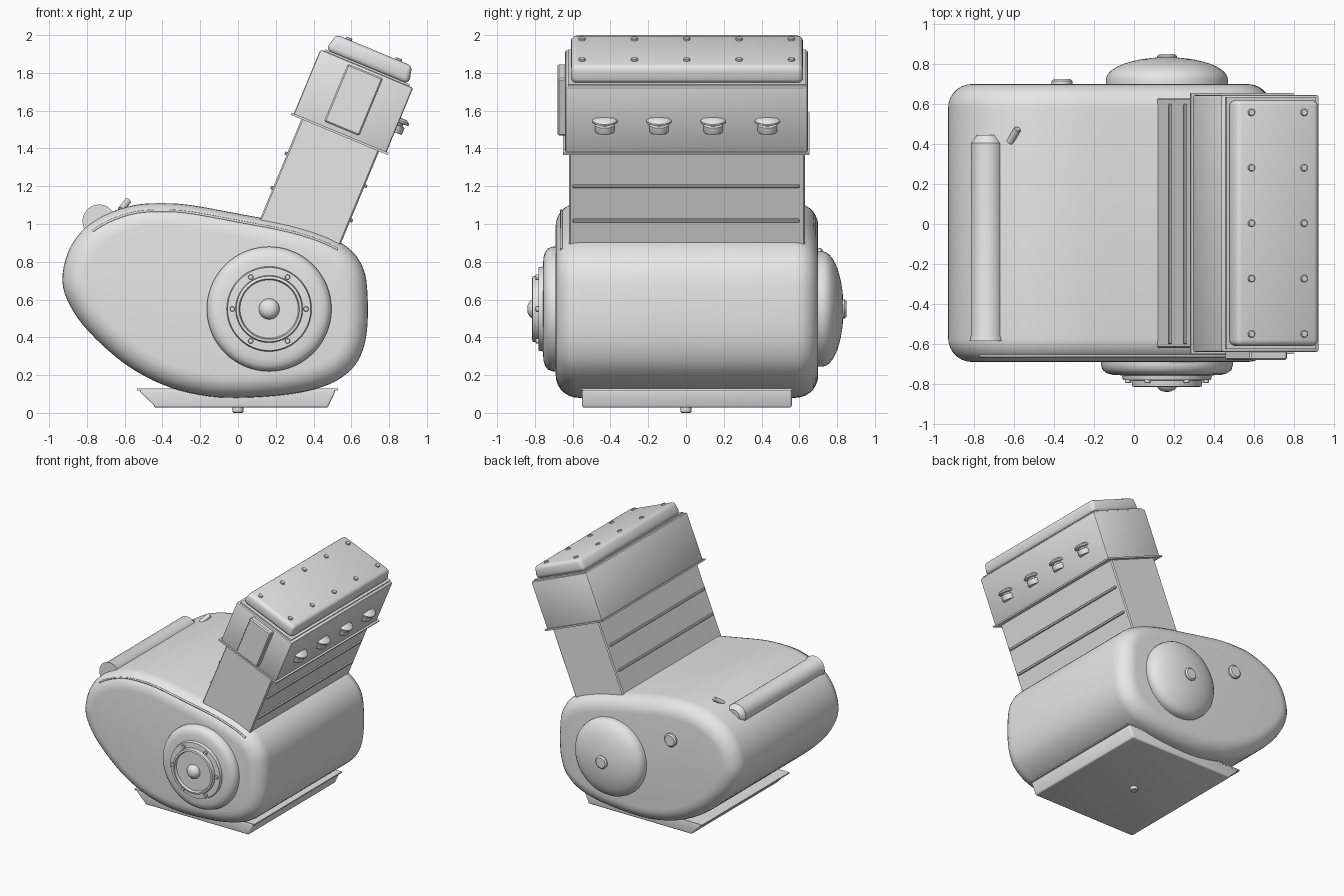
import bpy, bmesh
from math import radians, pi, sin, cos
from mathutils import Matrix, Vector

cube = bpy.data.objects.get("Cube")
if cube:
    bpy.data.objects.remove(cube, do_unlink=True)

grey = bpy.data.materials.new("light_grey")
grey.use_nodes = True
grey.diffuse_color = (0.8, 0.8, 0.8, 1)
grey.node_tree.nodes["Principled BSDF"].inputs["Base Color"].default_value = (0.8, 0.8, 0.8, 1)

TILT = Matrix.Rotation(radians(22.5), 4, 'Y')   # leaning frame of the cylinder block
LEVEL = Matrix.Identity(4)
TO_FRONT = Matrix.Rotation(radians(90), 4, 'X')
TO_BACK = Matrix.Rotation(radians(-90), 4, 'X')


def finish(name, bm, matrix=LEVEL, angle=35):
    bmesh.ops.remove_doubles(bm, verts=bm.verts, dist=1e-5)
    bmesh.ops.recalc_face_normals(bm, faces=bm.faces)
    mesh = bpy.data.meshes.new(name)
    bm.to_mesh(mesh)
    bm.free()
    obj = bpy.data.objects.new(name, mesh)
    bpy.context.collection.objects.link(obj)
    mesh.materials.append(grey)
    obj.matrix_world = matrix
    bpy.ops.object.select_all(action='DESELECT')
    obj.select_set(True)
    bpy.context.view_layer.objects.active = obj
    bpy.ops.object.shade_smooth_by_angle(angle=radians(angle))
    return obj


def box(name, low, high, bevel=0.0, matrix=LEVEL, segments=3):
    low, high = Vector(low), Vector(high)
    bm = bmesh.new()
    bmesh.ops.create_cube(bm, size=1)
    for v in bm.verts:
        v.co = (low + high) / 2 + v.co * (high - low)
    if bevel:
        bmesh.ops.bevel(bm, geom=bm.edges[:], offset=bevel, segments=segments,
                        profile=0.5, affect='EDGES')
    return finish(name, bm, matrix)


def lathe(name, profile, matrix, steps=48):
    """Revolve (radius, height) points about local z."""
    bm = bmesh.new()
    verts = [bm.verts.new((r, 0, h)) for r, h in profile]
    edges = [bm.edges.new(pair) for pair in zip(verts, verts[1:])]
    bmesh.ops.spin(bm, geom=verts + edges, cent=(0, 0, 0), axis=(0, 0, 1),
                   angle=2 * pi, steps=steps)
    return finish(name, bm, matrix)


def disc(name, radius, height, matrix, steps=16):
    edge = min(radius, height) * 0.2
    return lathe(name, [(0, 0), (radius, 0), (radius, height - edge),
                        (radius - edge, height), (0, height)], matrix, steps)


def loft(name, rings):
    bm = bmesh.new()
    loops = [[bm.verts.new(p) for p in ring] for ring in rings]
    for a, b in zip(loops, loops[1:]):
        for i in range(len(a)):
            j = (i + 1) % len(a)
            bm.faces.new((a[i], a[j], b[j], b[i]))
    bm.faces.new(loops[0])
    bm.faces.new(loops[-1])
    return finish(name, bm)


def smooth_loop(points, steps=4):
    """Closed Catmull-Rom curve through the points."""
    pts, n, out = [Vector(p) for p in points], len(points), []
    for i in range(n):
        a, b, c, d = (pts[(i + k) % n] for k in (-1, 0, 1, 2))
        for s in range(steps):
            t = s / steps
            out.append(b + 0.5 * t * (c - a + t * (2 * a - 5 * b + 4 * c - d
                                                 + t * (3 * (b - c) + d - a))))
    return out


def inset(loop, dist):
    out = []
    for i, p in enumerate(loop):
        tangent = (loop[(i + 1) % len(loop)] - loop[i - 1]).normalized()
        out.append(p + Vector((tangent.y, -tangent.x)) * dist)
    return out


# Egg-shaped crankcase, listed clockwise, with rounded front and back rims
EGG = smooth_loop([
    (-.93, .70), (-.90, .85), (-.82, .97), (-.70, 1.05), (-.55, 1.10), (-.40, 1.11),
    (-.25, 1.10), (0, 1.055), (.28, 1.0), (.48, .935), (.60, .86), (.665, .76),
    (.685, .64), (.685, .46), (.66, .33), (.60, .23), (.48, .15), (.28, .10),
    (0, .08), (-.20, .095), (-.40, .15), (-.60, .26), (-.79, .43), (-.89, .57)])
RIM, FRONT, BACK = 0.12, -0.69, 0.70
rings = []
for face, side in ((FRONT, 1), (BACK, -1)):
    half = []
    for k in range(8):
        a = k / 7 * pi / 2
        y = face + side * RIM * (1 - sin(a))
        half.append([(p.x, y, p.y) for p in inset(EGG, RIM * (1 - cos(a)))])
    rings += half[::-1] if side == 1 else half
loft("crankcase", rings)

# Raised seam along the upper front rim
seam = bpy.data.curves.new("rim_seam", 'CURVE')
seam.dimensions = '3D'
seam.bevel_depth = 0.007
seam.bevel_resolution = 2
seam.use_fill_caps = True
line = [p for p in inset(EGG, 0.04)[9:42] if p.y > 0.85]
spline = seam.splines.new('POLY')
spline.points.add(len(line) - 1)
for point, p in zip(spline.points, line):
    point.co = (p.x, FRONT + 0.03, p.y, 1)
seam.materials.append(grey)
bpy.context.collection.objects.link(bpy.data.objects.new("rim_seam", seam))

# Leaning cylinder block with base flange and ribs on both broad sides
box("cylinder_block", (-.285, -.62, .75), (.16, .63, 1.58), .008, TILT, 1)
box("block_base_flange", (-.315, -.645, .945), (.16, .655, .965), 0, TILT)
for i, t in enumerate((1.17, 1.367)):
    box(f"block_rib_{i}", (-.298, -.6, t - .009), (.173, .6, t + .009), .004, TILT, 1)

# Head with lower lip, top gasket and valve cover
box("cylinder_head", (-.333, -.64, 1.57), (.198, .645, 1.945), .012, TILT, 2)
box("head_lower_lip", (-.345, -.65, 1.565), (.21, .655, 1.577), 0, TILT)
box("head_gasket", (-.31, -.625, 1.94), (.175, .635, 1.955), 0, TILT)
cover = box("valve_cover", (-.302, -.61, 1.95), (.165, .62, 2.05), .03, TILT)
for v in cover.data.vertices:
    if v.co.z > 2.0:
        v.co.x = -.07 + (v.co.x + .07) * .96
for s in (-.215, .07):
    for k in range(5):
        place = Matrix.Translation((s, -.55 + k * .277, 2.045))
        disc("cover_screw", .018, .016, TILT @ place, 12)
box("head_front_plate", (-.17, -.68, 1.6), (.032, -.63, 1.93), .008, TILT, 1)

# Four capped ports on the right side of the head
for k in range(4):
    place = TILT @ Matrix.Translation((.185, -.43 + k * .287, 1.69))
    lathe("head_port", [(0, 0), (.05, 0), (.053, .008), (.053, .04), (.04, .045),
                        (.04, .055), (.068, .058), (.068, .068), (.05, .082), (0, .085)],
          place, 24)

# Front drive cover with stepped rings, bolts and hub
HUB = Matrix.Translation((.165, 0, .55))
lathe("drive_cover", [(0, .66), (.33, .66), (.33, .705), (.322, .73), (.30, .747),
                      (.27, .755), (.225, .757), (.22, .78), (.178, .782), (.174, .812),
                      (.16, .815), (.154, .795), (0, .795)], HUB @ TO_FRONT, 64)
lathe("drive_hub", [(.055, .79), (.055, .80), (.05, .815), (.037, .83), (.02, .838),
                    (0, .84)], HUB @ TO_FRONT, 32)
for k in range(6):
    a = k * pi / 3
    place = Matrix.Translation((.195 * cos(a), .195 * sin(a), .778))
    disc("drive_bolt", .014, .018, HUB @ TO_FRONT @ place, 12)

# Domed back cover with boss, and a small plug beside it
dome = [(.305, .68), (.305, .722)]
dome += [(.305 * cos(a), .722 + .112 * sin(a)) for a in (k * pi / 20 for k in range(1, 10))]
lathe("back_dome", dome + [(0, .834)], HUB @ TO_BACK, 64)
disc("back_dome_boss", .05, .05, HUB @ TO_BACK @ Matrix.Translation((0, 0, .80)), 24)
disc("back_plug", .052, .055, Matrix.Translation((-.36, .67, .82)) @ TO_BACK, 24)

# Breather tube on top with tapered back end, and a short dipstick
lathe("breather_tube", [(0, 0), (.088, 0), (.08, .03), (.08, .99), (.05, 1.03), (0, 1.03)],
      Matrix.Translation((-.735, -.585, 1.015)) @ TO_BACK, 32)
lean = Vector((.04, .07, .05)).to_track_quat('Z', 'Y').to_matrix().to_4x4()
disc("dipstick", .018, .09, Matrix.Translation((-.62, .41, 1.075)) @ lean, 12)

# Tapered sump with thin lip and drain plug
pan = box("sump_pan", (-.52, -.55, .028), (.515, .56, .125), .012)
for v in pan.data.vertices:
    if v.co.z < .08:
        v.co.x += .075 if v.co.x < 0 else -.035
box("sump_lip", (-.535, -.55, .118), (.53, .56, .128))
disc("drain_plug", .028, .035, Matrix.Translation((0, 0, .035)) @ Matrix.Rotation(pi, 4, 'X'))
